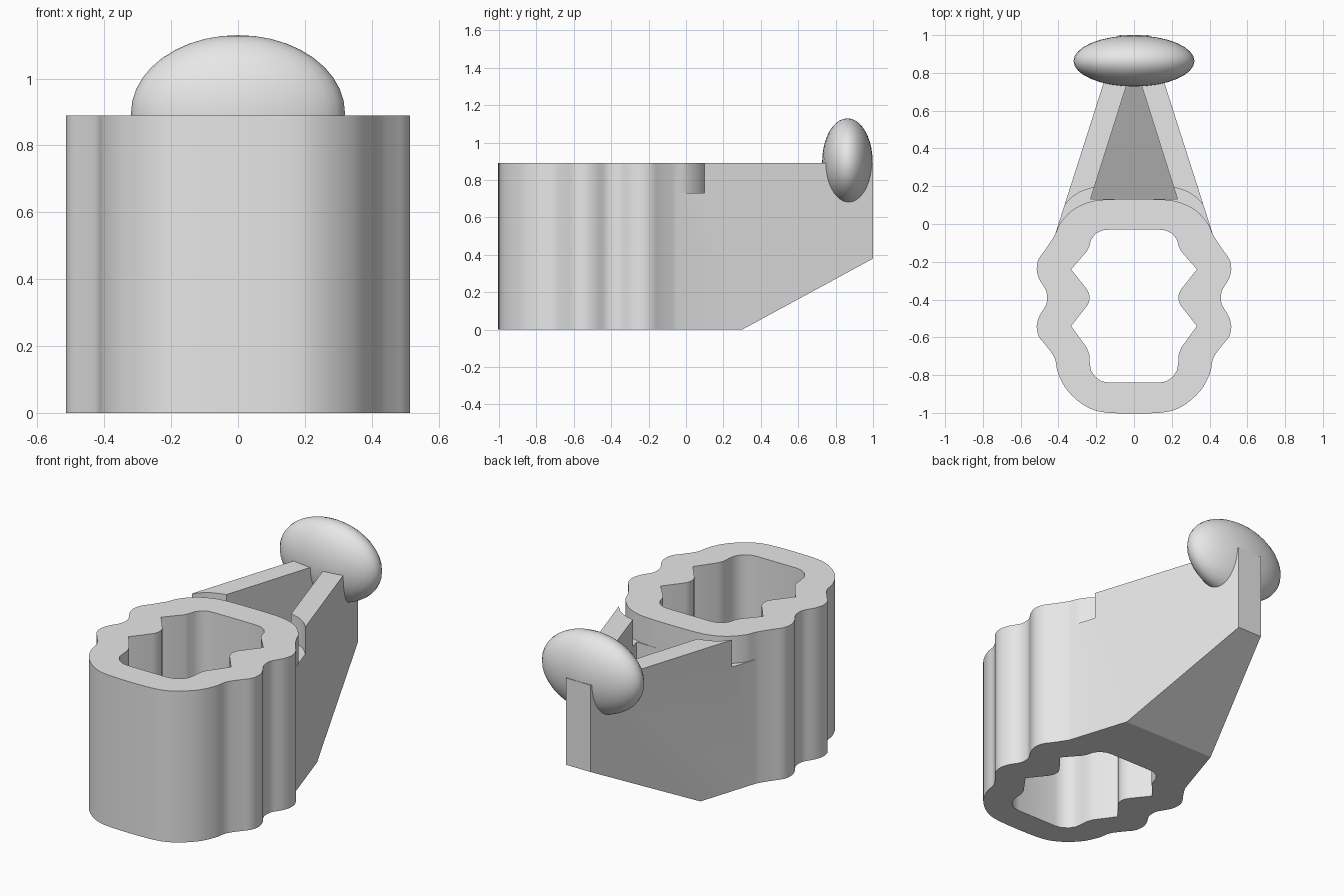
import bpy, bmesh
from mathutils import Vector

if "Cube" in bpy.data.objects:
    bpy.data.objects.remove(bpy.data.objects["Cube"])

grey = bpy.data.materials.new("plain grey")
grey.diffuse_color = (0.8, 0.8, 0.8, 1)
grey.use_nodes = True
grey.node_tree.nodes["Principled BSDF"].inputs["Base Color"].default_value = grey.diffuse_color


def mirrored(half):
    """Close a right-hand outline (front to back) with its mirror image."""
    return half + [(-x, y) for x, y in reversed(half)]


def smooth_loop(pts, steps=4):
    """Closed Catmull-Rom curve through the points."""
    p = [Vector(q) for q in pts]
    n, out = len(p), []
    for i in range(n):
        a, b, c, d = p[i - 1], p[i], p[(i + 1) % n], p[(i + 2) % n]
        for k in range(steps):
            t = k / steps
            out.append(0.5 * (2 * b + (c - a) * t + (2 * a - 5 * b + 4 * c - d) * t * t
                              + (3 * b - a - 3 * c + d) * t ** 3))
    return [(v.x, v.y) for v in out]


def prism(name, outline, bottom, top):
    """Extrude an outline; bottom is a height or a function of y."""
    low = bottom if callable(bottom) else (lambda y: bottom)
    bm = bmesh.new()
    lo = [bm.verts.new((x, y, low(y))) for x, y in outline]
    hi = [bm.verts.new((x, y, top)) for x, y in outline]
    n = len(lo)
    bm.faces.new(lo[::-1])
    bm.faces.new(hi)
    for i in range(n):
        j = (i + 1) % n
        bm.faces.new((lo[i], lo[j], hi[j], hi[i]))
    bmesh.ops.recalc_face_normals(bm, faces=bm.faces)
    me = bpy.data.meshes.new(name)
    bm.to_mesh(me)
    bm.free()
    me.materials.append(grey)
    ob = bpy.data.objects.new(name, me)
    bpy.context.collection.objects.link(ob)
    return ob


def boolean(target, other, operation):
    mod = target.modifiers.new(operation.lower(), 'BOOLEAN')
    mod.operation, mod.solver, mod.object = operation, 'EXACT', other
    bpy.context.view_layer.objects.active = target
    bpy.ops.object.modifier_apply(modifier=mod.name)
    bpy.data.objects.remove(other)


def finish(ob, angle):
    bpy.ops.object.select_all(action='DESELECT')
    ob.select_set(True)
    bpy.context.view_layer.objects.active = ob
    bpy.ops.object.shade_smooth_by_angle(angle=angle)


TOP = 0.89

# Tapered tail: plan narrows to the back, then the underside is cut to a slope
side = lambda y: 0.40 - 0.32 * y
body = prism("holder_body", mirrored([(side(-0.06), -0.06), (side(1), 1.0)]), 0, TOP)
under = prism("underside_cutter", [(-0.7, 0.3), (0.7, 0.3), (0.7, 1.1), (-0.7, 1.1)], -0.3, 0)
for v in under.data.vertices:
    if v.co.z > -0.1:
        v.co.z = 0.543 * (v.co.y - 0.3)
boolean(body, under, 'DIFFERENCE')

# Curved groove between the tail and the ring
groove = prism("groove_cutter", mirrored([
    (0.6, -0.2), (0.6, 0.04), (0.405, 0.04), (0.39, 0.075), (0.368, 0.10), (0.33, 0.14),
    (0.29, 0.167), (0.25, 0.183), (0.21, 0.194), (0.16, 0.20)]), 0.73, 1.0)
boolean(body, groove, 'DIFFERENCE')

# Triangular pocket with a floor parallel to the sloped underside
pocket = prism("pocket_cutter", [(-0.23, 0.132), (0.23, 0.132), (0.0, 0.86)],
               lambda y: 0.18 + 0.543 * (y - 0.3), 1.0)
boolean(body, pocket, 'DIFFERENCE')

# Wavy ring with rounded ends
ring = prism("ring", smooth_loop(mirrored([
    (0.13, -1.0), (0.25, -0.968), (0.35, -0.885), (0.402, -0.79), (0.42, -0.71),
    (0.465, -0.645), (0.504, -0.595), (0.515, -0.54), (0.50, -0.485), (0.467, -0.43),
    (0.46, -0.39), (0.467, -0.35), (0.50, -0.295), (0.515, -0.24), (0.504, -0.185),
    (0.465, -0.13), (0.42, -0.06), (0.39, 0.005), (0.33, 0.07), (0.25, 0.112),
    (0.14, 0.13)])), 0, TOP)
boolean(body, ring, 'UNION')

# Notched opening through the ring
opening = prism("opening_cutter", mirrored([
    (0.13, -0.84), (0.17, -0.833), (0.205, -0.81), (0.228, -0.775), (0.235, -0.73),
    (0.237, -0.69), (0.25, -0.655), (0.333, -0.54), (0.25, -0.435), (0.238, -0.412),
    (0.235, -0.39), (0.238, -0.368), (0.25, -0.345), (0.333, -0.24), (0.25, -0.145),
    (0.237, -0.12), (0.228, -0.085), (0.205, -0.052), (0.17, -0.034), (0.13, -0.03)]),
    -0.2, 1.2)
boolean(body, opening, 'DIFFERENCE')
finish(body, 0.5)

# Flattened round knob on the tail end
bpy.ops.mesh.primitive_uv_sphere_add(segments=32, ring_count=20, radius=1, location=(0, 0.863, 0.897))
knob = bpy.context.object
knob.name = "end_knob"
knob.scale = (0.32, 0.135, 0.233)
bpy.ops.object.transform_apply(location=False, rotation=False, scale=True)
knob.data.materials.append(grey)
finish(knob, 0.8)
